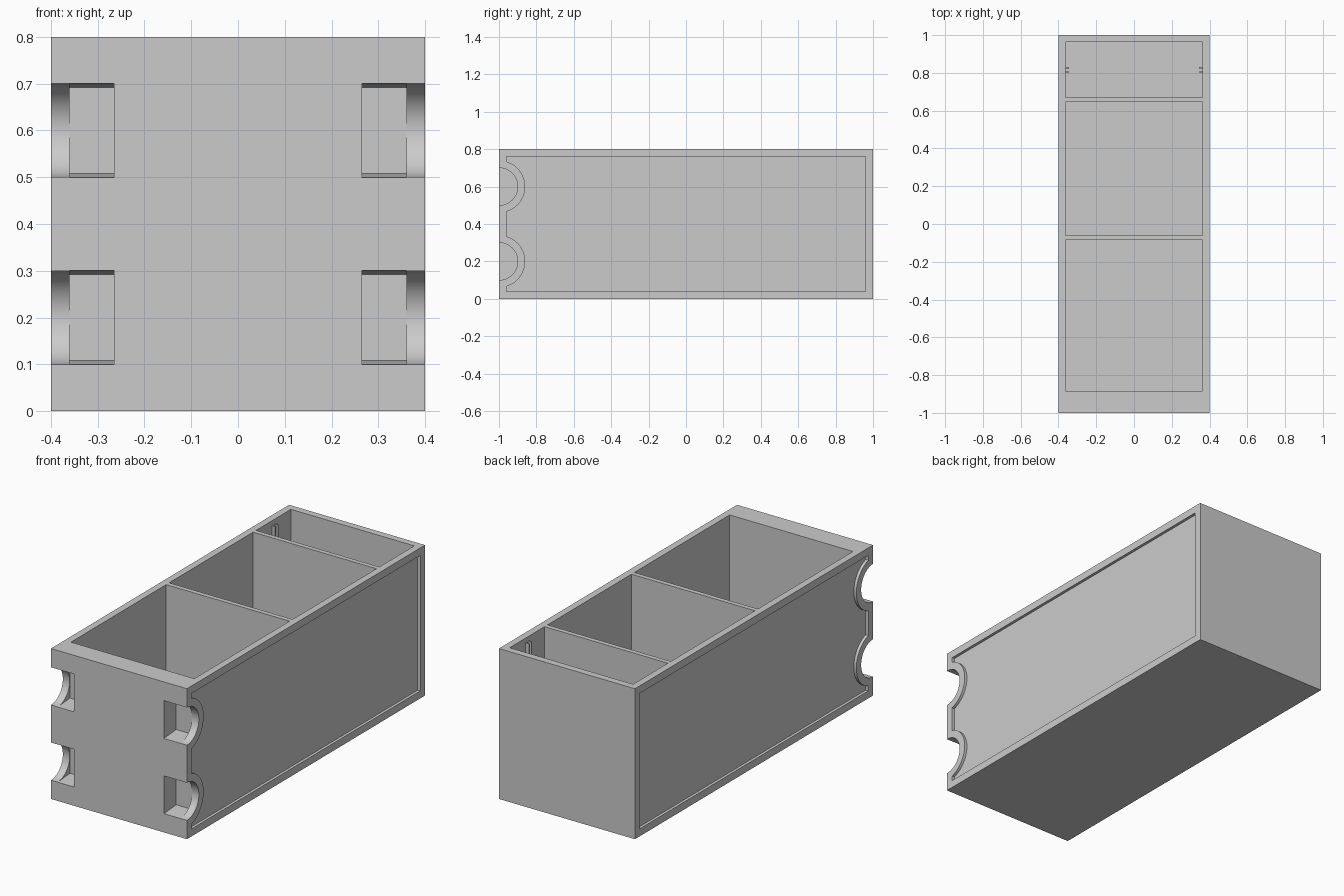
import bpy, bmesh, math

cube = bpy.data.objects.get("Cube")
if cube:
    bpy.data.objects.remove(cube, do_unlink=True)

grey = bpy.data.materials.new("plain grey")
grey.use_nodes = True
tone = (0.6, 0.6, 0.6, 1)
grey.diffuse_color = tone
grey.node_tree.nodes["Principled BSDF"].inputs["Base Color"].default_value = tone


def prism(name, outline, x0, x1):
    """Extrude a closed (y, z) outline from x0 to x1."""
    bm = bmesh.new()
    face = bm.faces.new([bm.verts.new((x0, y, z)) for y, z in outline])
    side = bmesh.ops.extrude_face_region(bm, geom=[face])["geom"]
    bmesh.ops.translate(bm, vec=(x1 - x0, 0, 0),
                        verts=[v for v in side if isinstance(v, bmesh.types.BMVert)])
    bmesh.ops.recalc_face_normals(bm, faces=bm.faces)
    mesh = bpy.data.meshes.new(name)
    bm.to_mesh(mesh)
    bm.free()
    mesh.materials.append(grey)
    obj = bpy.data.objects.new(name, mesh)
    bpy.context.collection.objects.link(obj)
    return obj


def block(name, x0, x1, y0, y1, z0, z1):
    return prism(name, [(y0, z0), (y1, z0), (y1, z1), (y0, z1)], x0, x1)


def carve(target, cutter):
    """Subtract the cutter and discard it."""
    mod = target.modifiers.new("carve", 'BOOLEAN')
    mod.operation = 'DIFFERENCE'
    mod.solver = 'EXACT'
    mod.object = cutter
    bpy.context.view_layer.update()
    graph = bpy.context.evaluated_depsgraph_get()
    result = bpy.data.meshes.new_from_object(target.evaluated_get(graph))
    target.modifiers.clear()
    target.data = result
    bpy.data.objects.remove(cutter, do_unlink=True)


def arc(z, radius, start, end, steps):
    """Points round a notch centred on the front edge."""
    angles = [start + (end - start) * i / steps for i in range(steps + 1)]
    return [(-1 + radius * math.cos(a), z + radius * math.sin(a)) for a in angles]


NOTCHES = (0.2, 0.6)
WALL = 0.04
RIM = 0.14

# Box body with three open compartments
body = block("drawer_body", -0.4, 0.4, -1, 1, 0, 0.8)
for y0, y1 in ((-0.885, -0.085), (-0.06, 0.645), (0.67, 0.963)):
    carve(body, block("compartment", -0.363, 0.363, y0, y1, WALL, 0.9))

# Recessed side panel outline, stepping round the notch rims
reach = math.acos(WALL / RIM)
panel = [(1 - WALL, 0.8 - WALL), (1 - WALL, WALL), (WALL - 1, WALL)]
for z in NOTCHES:
    panel += arc(z, RIM, -reach, reach, 32)
panel.append((WALL - 1, 0.8 - WALL))

for side in (-1, 1):
    carve(body, prism("side_recess", panel, side * 0.385, side * 0.45))
    for z in NOTCHES:
        # Tapered finger pocket, then the round opening through the side wall
        pocket = [(-1.05, z - 0.1045), (-0.898, z - 0.092),
                  (-0.898, z + 0.092), (-1.05, z + 0.1045)]
        carve(body, prism("finger_pocket", pocket, side * 0.265, side * 0.36))
        carve(body, prism("round_notch", arc(z, 0.1, 0, math.tau * 63 / 64, 63),
                          side * 0.34, side * 0.45))

bpy.ops.object.select_all(action='DESELECT')
body.select_set(True)
bpy.context.view_layer.objects.active = body
bpy.ops.object.shade_smooth_by_angle(angle=math.radians(20))

# Thin guide ribs inside the rear compartment
for side, label in ((-1, "right"), (1, "left")):
    for y, place in ((0.805, "front"), (0.827, "rear")):
        block(f"{label}_{place}_guide_rib", side * 0.37, side * 0.343,
              y - 0.003, y + 0.003, WALL, 0.775)
